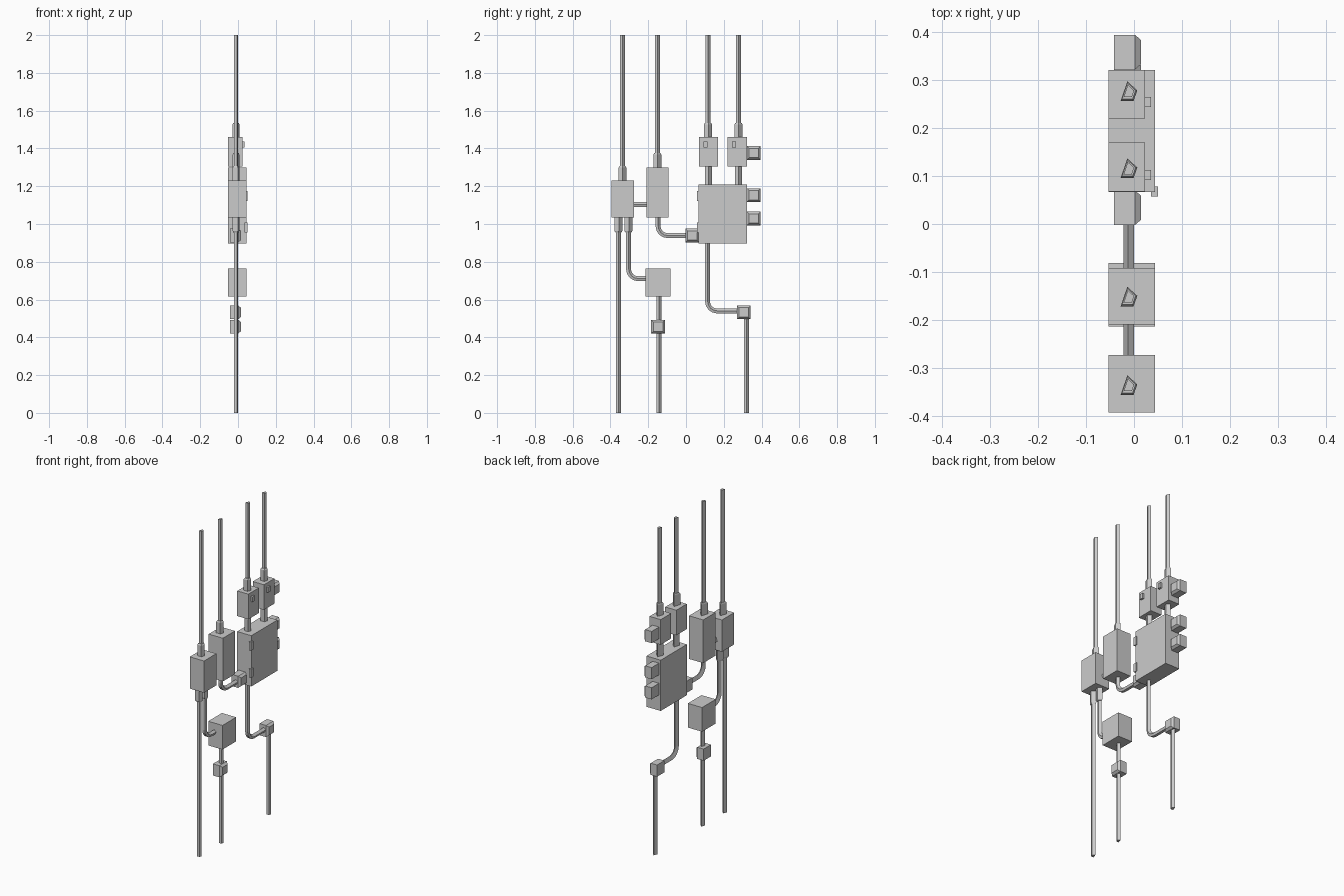
import bpy, bmesh, math

if "Cube" in bpy.data.objects:
    bpy.data.objects.remove(bpy.data.objects["Cube"])

BACK = -0.053          # plane of the wall side
PX = -0.011            # x of conduit axes
SECTION = [(-.017, -.021), (-.003, .020), (.018, .001), (.010, -.021)]


def finish(name, bm):
    bmesh.ops.recalc_face_normals(bm, faces=bm.faces[:])
    me = bpy.data.meshes.new(name)
    bm.to_mesh(me)
    bm.free()
    ob = bpy.data.objects.new(name, me)
    bpy.context.collection.objects.link(ob)
    return ob


def loft(name, rings):
    bm = bmesh.new()
    loops = [[bm.verts.new(p) for p in r] for r in rings]
    n = len(loops[0])
    for a, b in zip(loops, loops[1:]):
        for i in range(n):
            j = (i + 1) % n
            bm.faces.new((a[i], a[j], b[j], b[i]))
    bm.faces.new(loops[0])
    bm.faces.new(loops[-1])
    return finish(name, bm)


def rect(x, y0, y1, z0, z1):
    return [(x, y0, z0), (x, y1, z0), (x, y1, z1), (x, y0, z1)]


def box(name, x0, x1, y0, y1, z0, z1):
    return loft(name, [rect(x0, y0, y1, z0, z1), rect(x1, y0, y1, z0, z1)])


def junction(name, y, z):
    # small block with a bevelled lid facing +x
    h, k = .036, .025
    return loft(name, [rect(-.042, y - h, y + h, z - h, z + h),
                       rect(.002, y - h, y + h, z - h, z + h),
                       rect(.015, y - k, y + k, z - k, z + k)])


def sweep(name, path, scales):
    # four-sided section along a path of (y, z), mitred at each point
    rings = []
    for i, ((y, z), s) in enumerate(zip(path, scales)):
        a, b = path[max(i - 1, 0)], path[min(i + 1, len(path) - 1)]
        ty, tz = b[0] - a[0], b[1] - a[1]
        d = math.hypot(ty, tz)
        rings.append([(PX + u * s, y - v * s * tz / d, z + v * s * ty / d)
                      for u, v in SECTION])
    return loft(name, rings)


def pipe(name, path):
    return sweep(name, path, [.63] * len(path))


def collar(name, y, z_wide, z_tip):
    # sleeve with a small taper at the tip end
    m = z_tip + (.008 if z_wide > z_tip else -.008)
    pts = [(y, z_wide), (y, m), (y, z_tip)]
    sc = [1, 1, .8]
    if z_tip > z_wide:
        pts.reverse()
        sc.reverse()
    return sweep(name, pts, sc)


def elbow(name, y, z_top, z_bot, y_end, r=.05):
    # vertical drop, quarter bend, then run towards +y
    arc = [(y + r - r * math.cos(t), z_bot + r - r * math.sin(t))
           for t in (i * math.pi / 8 for i in range(5))]
    return pipe(name, [(y, z_top)] + arc + [(y_end, z_bot)])


# enclosures
box("left_meter_box", BACK, .044, -.394, -.274, 1.034, 1.23)
box("tall_breaker_box", BACK, .044, -.21, -.092, 1.034, 1.30)
box("lower_box", BACK, .044, -.214, -.081, .615, .764)
box("main_cabinet", BACK, .044, .067, .322, .897, 1.21)
for i, y in enumerate((.068, .22)):
    box(f"upper_box_{i}", BACK, .023, y, y + .102, 1.305, 1.46)
    box(f"switch_{i}", .022, .035, y + .024, y + .045, 1.405, 1.437)

# cabinet hinges
for i, z in enumerate((.955, 1.122)):
    box(f"hinge_{i}", .035, .050, .057, .078, z, z + .052)

# junction blocks
for i, (y, z) in enumerate([(.359, 1.376), (.359, 1.153), (.359, 1.029),
                            (.034, .939), (.306, .532), (-.148, .457)]):
    junction(f"junction_block_{i}", y, z)

# conduits rising from the boxes
for i, (y, z) in enumerate([(-.336, 1.23), (-.151, 1.30), (.117, 1.46), (.278, 1.46)]):
    collar(f"top_collar_{i}", y, z, z + .076)
    pipe(f"rising_conduit_{i}", [(y, 2), (y, z)])

# short couplings between upper boxes and cabinet
for i, y in enumerate((.119, .278)):
    sweep(f"coupling_{i}", [(y, 1.305), (y, 1.21)], [.9, .9])

# conduits to the ground
for i, (y, z) in enumerate([(-.357, 1.034), (-.143, .615), (.320, .50)]):
    pipe(f"ground_conduit_{i}", [(y, z), (y, 0)])
for i, y in enumerate((-.357, -.304)):
    collar(f"lower_collar_{i}", y, 1.034, .955)

# bent and horizontal conduits
elbow("meter_elbow", -.304, 1.034, .711, -.21)
elbow("breaker_elbow", -.148, 1.034, .939, 0)
elbow("cabinet_elbow", .114, .897, .540, .272)
pipe("cross_conduit", [(-.275, 1.103), (-.209, 1.103)])
